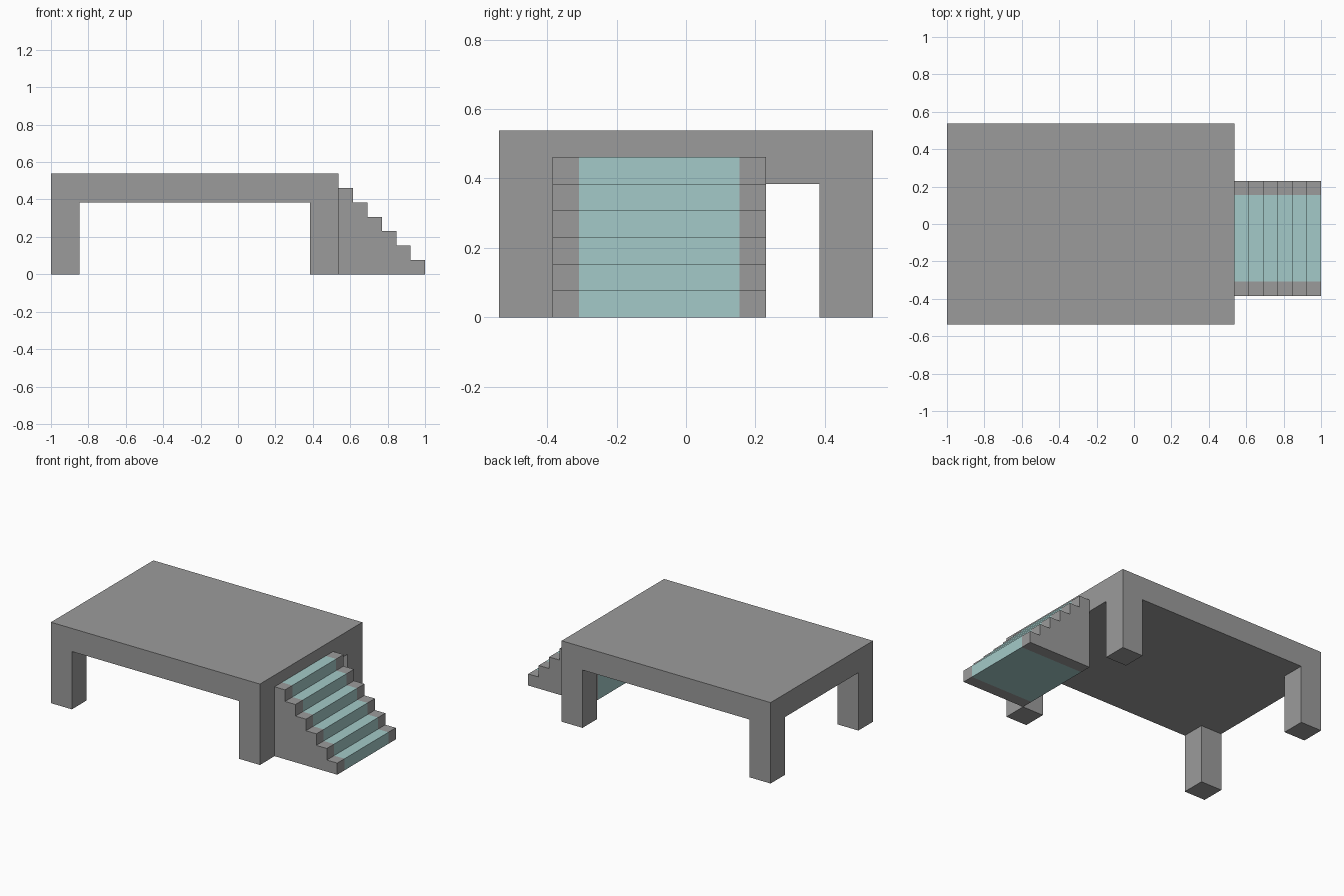
import bpy
import bmesh
from mathutils import Vector

cube = bpy.data.objects.get("Cube")
if cube:
    bpy.data.objects.remove(cube, do_unlink=True)

U = 1 / 13                      # modelling module
DECK_X0, DECK_X1 = -13 * U, 7 * U
HALF_Y = 7 * U
LEG = 2 * U
UNDERSIDE, TOP = 5 * U, 7 * U
STEPS = 6


def make_material(name, rgb):
    mat = bpy.data.materials.new(name)
    mat.use_nodes = True
    color = (*rgb, 1)
    mat.diffuse_color = color
    mat.node_tree.nodes["Principled BSDF"].inputs["Base Color"].default_value = color
    return mat


def cut(bm, point, normal):
    bmesh.ops.bisect_plane(bm, geom=bm.verts[:] + bm.edges[:] + bm.faces[:],
                           plane_co=point, plane_no=normal)


def finish(bm, name, materials):
    bmesh.ops.recalc_face_normals(bm, faces=bm.faces[:])
    mesh = bpy.data.meshes.new(name)
    bm.to_mesh(mesh)
    bm.free()
    for mat in materials:
        mesh.materials.append(mat)
    obj = bpy.data.objects.new(name, mesh)
    bpy.context.collection.objects.link(obj)
    return obj


def extrude_profile(bm, points, direction):
    face = bm.faces.new([bm.verts.new(p) for p in points])
    out = bmesh.ops.extrude_face_region(bm, geom=[face], use_keep_orig=True)
    verts = [g for g in out["geom"] if isinstance(g, bmesh.types.BMVert)]
    bmesh.ops.translate(bm, verts=verts, vec=direction)


grey = make_material("stone grey", (0.33, 0.33, 0.33))
teal = make_material("pale teal", (0.37, 0.59, 0.58))

# Platform: a thick slab whose four underside corners are drawn down into legs
bm = bmesh.new()
extrude_profile(bm, [(DECK_X0, -HALF_Y, UNDERSIDE), (DECK_X1, -HALF_Y, UNDERSIDE),
                     (DECK_X1, HALF_Y, UNDERSIDE), (DECK_X0, HALF_Y, UNDERSIDE)],
                Vector((0, 0, TOP - UNDERSIDE)))
for x in (DECK_X0 + LEG, DECK_X1 - LEG):
    cut(bm, (x, 0, 0), (1, 0, 0))
for y in (-HALF_Y + LEG, HALF_Y - LEG):
    cut(bm, (0, y, 0), (0, 1, 0))


def is_corner(face):
    c = face.calc_center_median()
    in_x = c.x < DECK_X0 + LEG or c.x > DECK_X1 - LEG
    return c.z < UNDERSIDE + 0.001 and in_x and abs(c.y) > HALF_Y - LEG


corners = [f for f in bm.faces if is_corner(f)]
out = bmesh.ops.extrude_face_region(bm, geom=corners)
feet = [g for g in out["geom"] if isinstance(g, bmesh.types.BMVert)]
bmesh.ops.translate(bm, verts=feet, vec=(0, 0, -UNDERSIDE))
finish(bm, "platform", [grey])

# Staircase: stepped profile extruded sideways, with a teal runner in the middle
y0, y1 = -5 * U, 3 * U
profile = [(DECK_X1, y0, 0)]
for i in range(STEPS):
    height = (STEPS - i) * U
    profile += [(DECK_X1 + i * U, y0, height), (DECK_X1 + (i + 1) * U, y0, height)]
profile.append((DECK_X1 + STEPS * U, y0, 0))
bm = bmesh.new()
extrude_profile(bm, profile, Vector((0, y1 - y0, 0)))
for y in (y0 + U, y1 - U):
    cut(bm, (0, y, 0), (0, 1, 0))
for f in bm.faces:
    f.material_index = int(y0 + U < f.calc_center_median().y < y1 - U)
finish(bm, "staircase", [grey, teal])
